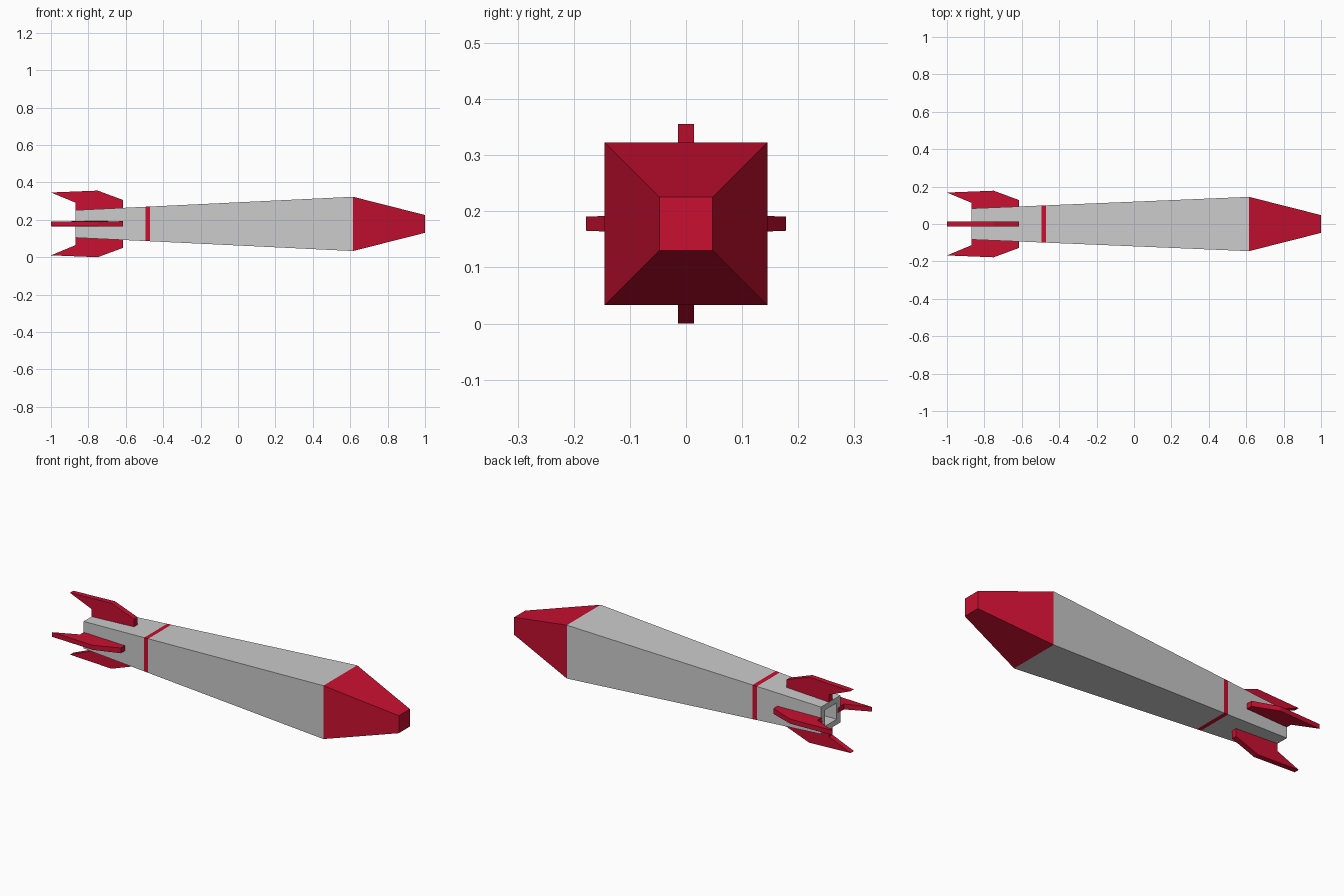
import bpy, bmesh, math
from mathutils import Matrix

if "Cube" in bpy.data.objects:
    bpy.data.objects.remove(bpy.data.objects["Cube"])

CZ = 0.178  # height of the long axis

red = bpy.data.materials.new("red_paint")
red.diffuse_color = (0.58, 0.005, 0.03, 1)
red.use_nodes = True
red.node_tree.nodes["Principled BSDF"].inputs["Base Color"].default_value = red.diffuse_color


def finish(name, bm, mat=None):
    mesh = bpy.data.meshes.new(name)
    bm.to_mesh(mesh)
    bm.free()
    if mat:
        mesh.materials.append(mat)
    obj = bpy.data.objects.new(name, mesh)
    obj.location.z = CZ
    bpy.context.collection.objects.link(obj)
    return obj


def loft(name, sections, mat=None, start=False, end=False):
    """Skin rectangular sections (x, half width, half height)."""
    bm = bmesh.new()
    rings = [[bm.verts.new((x, sy * w, sz * h))
              for sy, sz in ((-1, -1), (1, -1), (1, 1), (-1, 1))]
             for x, w, h in sections]
    for a, b in zip(rings, rings[1:]):
        for i in range(4):
            j = (i + 1) % 4
            bm.faces.new((a[i], a[j], b[j], b[i]))
    if start:
        bm.faces.new(rings[0][::-1])
    if end:
        bm.faces.new(rings[-1])
    return finish(name, bm, mat)


def hull(x):
    """Section of the tapered hull at x."""
    t = (x + 0.87) / (0.615 + 0.87)
    return (x, 0.083 + t * (0.145 - 0.083), 0.0735 + t * (0.145 - 0.0735))


def fin(name, angle, outer):
    # (x, distance from axis, half thickness)
    profile = [(-0.615, 0.06, 0.0145), (-0.615, 0.128, 0.0145),
               (-0.75, 0.178, outer), (-1.0, 0.168, outer),
               (-0.87, 0.114, 0.0145), (-0.87, 0.06, 0.0145)]
    bm = bmesh.new()
    left = [bm.verts.new((x, -t, r)) for x, r, t in profile]
    right = [bm.verts.new((x, t, r)) for x, r, t in profile]
    bm.faces.new(left)
    bm.faces.new(right[::-1])
    n = len(profile)
    for i in range(n):
        j = (i + 1) % n
        bm.faces.new((left[i], right[i], right[j], left[j]))
    bmesh.ops.recalc_face_normals(bm, faces=bm.faces)
    bmesh.ops.rotate(bm, verts=bm.verts, cent=(0, 0, 0),
                     matrix=Matrix.Rotation(angle, 3, 'X'))
    return finish(name, bm, red)


# Tail with recessed exhaust opening
loft("tail_section", [(-0.77, 0.05, 0.044), (-0.87, 0.05, 0.044),
                      hull(-0.87), hull(-0.495)], start=True)

# Stripe, main body and nose
loft("stripe", [hull(-0.495), hull(-0.47)], red)
loft("main_body", [hull(-0.47), hull(0.615)])
loft("nose_cone", [hull(0.615), (1.0, 0.0475, 0.0475)], red, end=True)

# Four fins around the tail
for i, side in enumerate(("top", "right", "bottom", "left")):
    fin(side + "_fin", i * math.pi / 2, 0.0125 if i % 2 else 0.0145)
